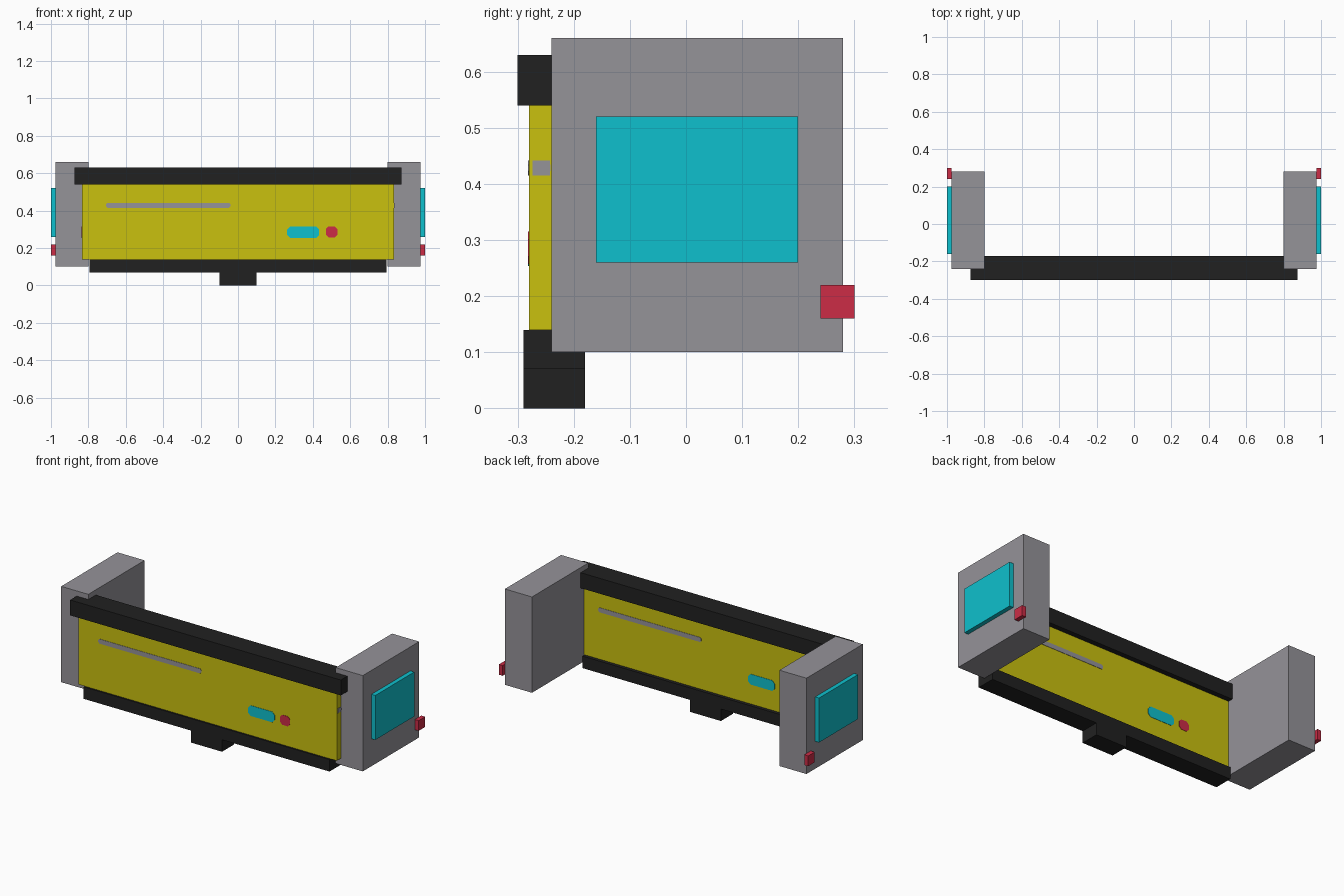
import bpy
import bmesh
from mathutils import Vector

cube = bpy.data.objects.get("Cube")
if cube:
    bpy.data.objects.remove(cube, do_unlink=True)


def material(name, rgb):
    color = [((c / 255 + 0.055) / 1.055) ** 2.4 for c in rgb] + [1]
    m = bpy.data.materials.new(name)
    m.use_nodes = True
    m.diffuse_color = color
    bsdf = next(n for n in m.node_tree.nodes if n.type == 'BSDF_PRINCIPLED')
    bsdf.inputs["Base Color"].default_value = color
    return m


GREY = material("grey", (149, 147, 153))
BLACK = material("black", (33, 33, 33))
YELLOW = material("yellow", (202, 193, 15))
CYAN = material("cyan", (15, 192, 205))
RED = material("red", (204, 44, 70))


def finish(name, bm, mat):
    bmesh.ops.recalc_face_normals(bm, faces=bm.faces)
    mesh = bpy.data.meshes.new(name)
    bm.to_mesh(mesh)
    bm.free()
    mesh.materials.append(mat)
    obj = bpy.data.objects.new(name, mesh)
    bpy.context.collection.objects.link(obj)


def box(name, x, y, z, mat):
    """Box spanning the three (low, high) ranges."""
    bm = bmesh.new()
    bmesh.ops.create_cube(bm, size=1)
    for v in bm.verts:
        v.co = [r[0] + (r[1] - r[0]) * (c + 0.5) for r, c in zip((x, y, z), v.co)]
    finish(name, bm, mat)


# Visor panel with its rails and nose rest
PX, FRONT, BACK = 0.835, -0.28, -0.20
box("visor_panel", (-PX, PX), (FRONT, BACK), (0.14, 0.54), YELLOW)
box("top_rail", (-0.875, 0.875), (-0.30, -0.17), (0.54, 0.63), BLACK)
box("bottom_rail", (-0.795, 0.795), (-0.29, -0.18), (0.07, 0.14), BLACK)
box("nose_rest", (-0.1, 0.1), (-0.29, -0.18), (0, 0.07), BLACK)

# Side housings, each with a screen and a button
for side, s in (("left", 1), ("right", -1)):
    inner, outer, tip = 0.8 * s, 0.975 * s, s
    box(side + "_housing", sorted((inner, outer)), (-0.24, 0.28), (0.10, 0.66), GREY)
    box(side + "_screen", sorted((outer, tip)), (-0.16, 0.20), (0.26, 0.52), CYAN)
    box(side + "_button", sorted((outer, tip)), (0.24, 0.30), (0.16, 0.22), RED)


def marking(name, origin, along, width, u, z, cut, mat):
    """Thin plate with clipped corners; u runs as a fraction along one panel side."""
    length = 2 * PX
    a, b = u[0] * length, u[1] * length
    lo, hi = z
    outline = [(a + cut, lo), (b - cut, lo), (b, lo + cut), (b, hi - cut),
               (b - cut, hi), (a + cut, hi), (a, hi - cut), (a, lo + cut)]
    outward = along.cross(Vector((0, 0, 1)))
    bm = bmesh.new()
    ring = [bm.verts.new(origin + along * (p / length * width) + Vector((0, 0, h)))
            for p, h in outline]
    face = bm.faces.new(ring)
    grown = bmesh.ops.extrude_face_region(bm, geom=[face])
    for v in grown["geom"]:
        if isinstance(v, bmesh.types.BMVert):
            v.co += outward * 0.002
    finish(name, bm, mat)


# The same markings wrap around all four upright sides of the panel
DEPTH = BACK - FRONT
sides = {
    "front": (Vector((-PX, FRONT, 0)), Vector((1, 0, 0)), 2 * PX),
    "left": (Vector((PX, FRONT, 0)), Vector((0, 1, 0)), DEPTH),
    "back": (Vector((PX, BACK, 0)), Vector((-1, 0, 0)), 2 * PX),
    "right": (Vector((-PX, BACK, 0)), Vector((0, -1, 0)), DEPTH),
}
for side, (origin, along, width) in sides.items():
    marking(side + "_stripe", origin, along, width, (0.077, 0.476), (0.415, 0.442), 0.008, GREY)
    marking(side + "_light", origin, along, width, (0.657, 0.76), (0.254, 0.315), 0.016, CYAN)
    marking(side + "_dot", origin, along, width, (0.781, 0.819), (0.257, 0.315), 0.014, RED)
